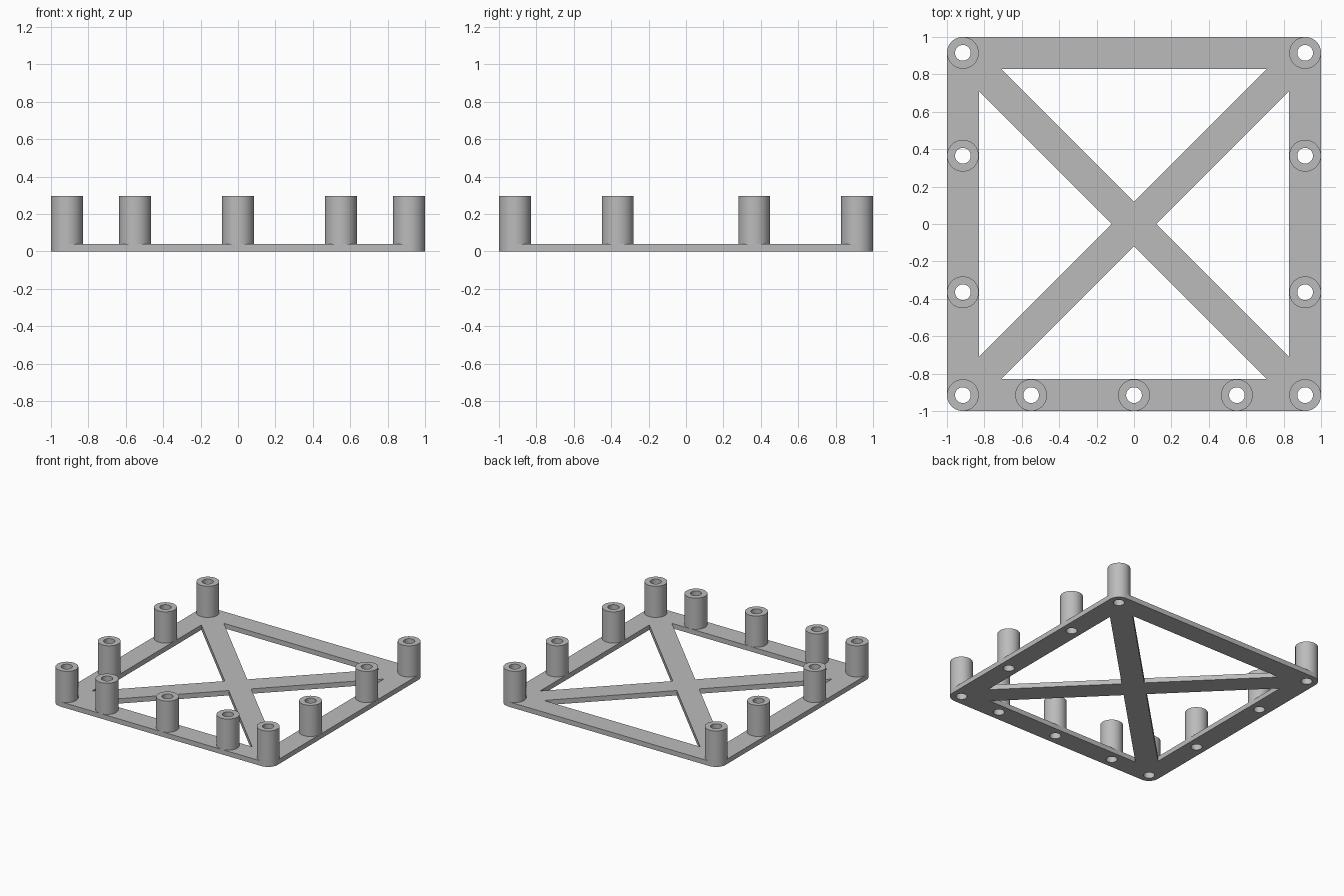
import bpy
import bmesh
import math

PLATE_TOP = 0.04
POST_TOP = 0.296
POST_R = 0.085
HOLE_R = 0.042
CENTRE = 1 - POST_R      # post centre line along the rails
INNER = 0.83             # inner edge of the rails
BRACE = 0.12             # brace half width along the axes

cube = bpy.data.objects.get("Cube")
if cube:
    bpy.data.objects.remove(cube, do_unlink=True)

grey = bpy.data.materials.new("plain grey")
grey.use_nodes = True
colour = (0.5, 0.5, 0.5, 1)
grey.diffuse_color = colour
grey.node_tree.nodes["Principled BSDF"].inputs["Base Color"].default_value = colour


def arc(x, y, r, start=0, sweep=360, steps=48):
    """Points along an arc; a full circle omits its repeated end point."""
    count = steps if sweep == 360 else steps + 1
    angles = [math.radians(start + sweep * i / steps) for i in range(count)]
    return [(x + r * math.cos(a), y + r * math.sin(a)) for a in angles]


def extruded(name, loops, bottom, top):
    """Extrude a filled outline, with the other loops as holes."""
    curve = bpy.data.curves.new(name + " outline", "CURVE")
    curve.dimensions = "2D"
    curve.fill_mode = "BOTH"
    curve.extrude = (top - bottom) / 2
    for loop in loops:
        spline = curve.splines.new("POLY")
        spline.points.add(len(loop) - 1)
        for point, (x, y) in zip(spline.points, loop):
            point.co = (x, y, 0, 1)
        spline.use_cyclic_u = True
    helper = bpy.data.objects.new(name + " helper", curve)
    bpy.context.collection.objects.link(helper)
    bpy.context.view_layer.update()
    mesh = bpy.data.meshes.new_from_object(
        helper.evaluated_get(bpy.context.evaluated_depsgraph_get()))
    bpy.data.objects.remove(helper, do_unlink=True)
    bpy.data.curves.remove(curve)

    # Weld the caps to the walls
    bm = bmesh.new()
    bm.from_mesh(mesh)
    bmesh.ops.remove_doubles(bm, verts=bm.verts, dist=0.0001)
    bmesh.ops.translate(bm, verts=bm.verts, vec=(0, 0, (top + bottom) / 2))
    bmesh.ops.recalc_face_normals(bm, faces=bm.faces)
    bm.to_mesh(mesh)
    bm.free()
    mesh.name = name
    mesh.materials.clear()
    mesh.materials.append(grey)
    obj = bpy.data.objects.new(name, mesh)
    bpy.context.collection.objects.link(obj)
    bpy.ops.object.select_all(action="DESELECT")
    obj.select_set(True)
    bpy.context.view_layer.objects.active = obj
    bpy.ops.object.shade_smooth_by_angle(angle=math.radians(30))
    return obj


# Post positions: corners, side rails and front rail
posts = {}
for side, sx in (("left", 1), ("right", -1)):
    for end, y in (("front", -CENTRE), ("mid_front", -0.365),
                   ("mid_back", 0.365), ("back", CENTRE)):
        posts[f"{side}_{end}_post"] = (sx * CENTRE, y)
    posts[f"front_rail_{side}_post"] = (sx * 0.55, -CENTRE)
posts["front_rail_centre_post"] = (0, -CENTRE)

# Base frame: rounded square, four triangular openings, screw holes
outline = []
for start, sx, sy in ((0, 1, 1), (90, -1, 1), (180, -1, -1), (270, 1, -1)):
    outline += arc(sx * CENTRE, sy * CENTRE, POST_R, start, 90, 12)
triangle = [(BRACE - INNER, INNER), (INNER - BRACE, INNER), (0, BRACE)]
loops = [outline]
for c, s in ((1, 0), (0, 1), (-1, 0), (0, -1)):
    loops.append([(c * x - s * y, s * x + c * y) for x, y in triangle])
loops += [arc(x, y, HOLE_R) for x, y in posts.values()]
extruded("base_frame", loops, 0, PLATE_TOP)

# Hollow posts standing on the frame
for name, (x, y) in posts.items():
    tube = extruded(name, [arc(0, 0, POST_R), arc(0, 0, HOLE_R)],
                    PLATE_TOP, POST_TOP)
    tube.location = (x, y, 0)
